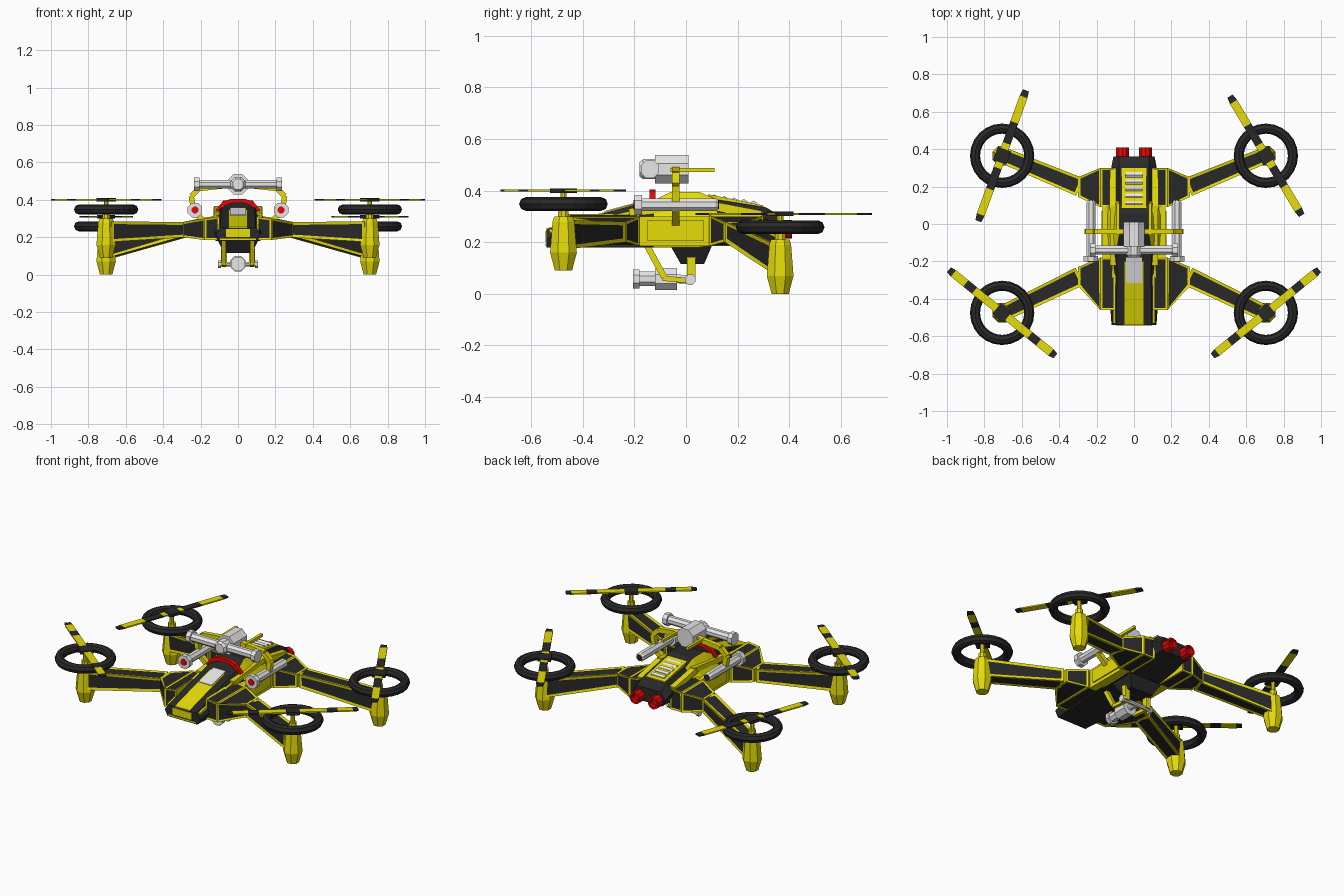
import bpy, bmesh, math
from mathutils import Vector, Matrix

if "Cube" in bpy.data.objects:
    bpy.data.objects.remove(bpy.data.objects["Cube"])


def material(name, rgb):
    m = bpy.data.materials.new(name)
    m.diffuse_color = (*rgb, 1)
    m.use_nodes = True
    m.node_tree.nodes["Principled BSDF"].inputs["Base Color"].default_value = m.diffuse_color
    return m


YELLOW = material("yellow", (0.79, 0.72, 0.002))
DARK = material("charcoal", (0.022, 0.022, 0.023))
GREY = material("light grey", (0.8, 0.8, 0.8))
RED = material("red", (0.8, 0.002, 0.002))


def finish(name, bm, *mats):
    bmesh.ops.recalc_face_normals(bm, faces=bm.faces[:])
    me = bpy.data.meshes.new(name)
    bm.to_mesh(me)
    bm.free()
    for m in mats:
        me.materials.append(m)
    ob = bpy.data.objects.new(name, me)
    bpy.context.collection.objects.link(ob)
    return ob


def loft(name, rings, mats, rule=None, panel=0.0):
    """Skin closed rings of points; panel insets the side faces in the second material."""
    bm = bmesh.new()
    vs = [[bm.verts.new(p) for p in r] for r in rings]
    sides = []
    for a, b in zip(vs, vs[1:]):
        for i in range(len(a)):
            j = (i + 1) % len(a)
            sides.append(bm.faces.new((a[i], a[j], b[j], b[i])))
    bm.faces.new(vs[0])
    bm.faces.new(vs[-1])
    bmesh.ops.recalc_face_normals(bm, faces=bm.faces[:])
    if panel:
        bmesh.ops.inset_individual(bm, faces=sides, thickness=panel, depth=-0.003)
        for f in sides:
            f.material_index = 1
    if rule:
        for f in bm.faces:
            f.material_index = rule(f.calc_center_median(), f.normal)
    return finish(name, bm, *mats)


def box(name, c, size, mat):
    bm = bmesh.new()
    bmesh.ops.create_cube(bm, size=1, matrix=Matrix.Translation(c) @ Matrix.Diagonal((*size, 1)))
    return finish(name, bm, mat)


def turned(name, a, b, profile, n, mats, rule=None):
    """Polygonal lathe from a to b; profile is (fraction along, radius)."""
    a, b = Vector(a), Vector(b)
    q = (b - a).to_track_quat('Z', 'Y')
    rings = []
    for t, r in profile:
        rings.append([a.lerp(b, t) + q @ Vector((r * math.cos(k), r * math.sin(k), 0))
                      for k in [math.tau * (i + 0.5) / n for i in range(n)]])
    return loft(name, rings, mats, rule)


def rod(name, a, b, r, mat, n=4):
    return turned(name, a, b, [(0, r), (1, r)], n, (mat,))


# Fuselage: six-sided sections (y, bottom half width/z, waist, top)
SECTIONS = [
    (-0.54, .10, .18, .12, .215, .095, .25),
    (-0.20, .12, .18, .145, .26, .09, .345),
    (-0.125, .12, .18, .155, .27, .09, .362),
    (-0.06, .12, .18, .16, .27, .08, .395),
    (0.05, .12, .18, .16, .27, .08, .395),
    (0.12, .12, .19, .15, .28, .08, .365),
    (0.31, .09, .22, .12, .29, .08, .335),
    (0.36, .09, .22, .11, .26, .08, .305)]
rings = [[(-b, y, bz), (b, y, bz), (w, y, wz), (t, y, tz), (-t, y, tz), (-w, y, wz)]
         for y, b, bz, w, wz, t, tz in SECTIONS]
loft("fuselage", rings, (DARK, YELLOW),
     lambda c, n: int(-0.12 < c.y < 0.1 and (n.z > -0.5 and abs(n.x) > 0.4)))


def deck(name, x, y0, y1, lift, mat):
    """Strip lying on the fuselage top."""
    def z(y):
        for p, q in zip(SECTIONS, SECTIONS[1:]):
            if y <= q[0]:
                return p[6] + (q[6] - p[6]) * (y - p[0]) / (q[0] - p[0])
    rings = [[(-x, y, z(y) - .01), (x, y, z(y) - .01), (x, y, z(y) + lift), (-x, y, z(y) + lift)]
             for y in (y0, y1)]
    loft(name, rings, (mat,))


# Nose stripe, canopy glass and red arch
deck("nose_stripe", .05, -.54, -.2, .004, YELLOW)
deck("canopy_glass", .042, -.315, -.18, .008, GREY)
box("nose_plate", (0, -.541, .222), (.13, .006, .042), YELLOW)
box("nose_lower_line", (0, -.541, .19), (.19, .006, .008), YELLOW)
arch = [(-.12, .345), (-.08, .392), (-.035, .405), (.035, .405), (.08, .392), (.12, .345)]
inner = [(x * .85, z - .022) for x, z in reversed(arch)]
loft("red_canopy_arch", [[(x, y, z) for x, z in arch + inner] for y in (-.142, -.118)], (RED,))
keel = [[(s * w, y, z) for s, y in ((-1, y0), (1, y0), (1, y1), (-1, y1))]
        for w, y0, y1, z in ((.11, -.06, .1, .185), (.075, -.02, .07, .115))]
loft("belly_block", keel, (DARK,))

# Rear vents
deck("vent_bed", .066, .085, .3, .006, YELLOW)
for i in range(5):
    y, z = .11 + i * .038, .368 - i * .006
    rod("vent_slat", (-.046, y, z), (.046, y, z), .017, GREY, 6)

for s in (-1, 1):
    side = "right_" if s > 0 else "left_"
    # Exhausts
    turned(side + "exhaust", (s * .062, .33, .25), (s * .062, .41, .25),
           [(0, .03), (.3, .03), (.3, .036), (1, .036), (1, .025), (.7, .02)], 10, (RED,))
    # Hull trims and side plate
    rod(side + "nose_trim", (s * .105, -.53, .243), (s * .113, -.2, .318), .009, YELLOW)
    rod(side + "spine_rail", (s * .112, -.22, .315), (s * .112, .1, .35), .022, YELLOW)
    rod(side + "rear_rail", (s * .115, .08, .345), (s * .112, .29, .305), .024, YELLOW)
    loft(side + "side_plate", [[(s * x, y, z) for y, z in
         ((-.18, .185), (.1, .185), (.1, .3), (-.18, .3))] for x in (.115, .168)], (YELLOW,))
    loft(side + "side_plate_frame", [[(s * x, y, z) for y, z in
         ((-.15, .205), (.07, .205), (.07, .285), (-.15, .285))] for x in (.168, .175)], (YELLOW,))

    # Arms, pods, rings and propellers
    for end, dz, py, root, mid, zr, zm, zt in (
            ("front_", .09, -.475, (-.46, -.18), (-.33, -.23), (.185, .31), (.2, .28), (.175, .285)),
            ("rear_", 0, .365, (.09, .30), (.145, .25), (.185, .315), (.2, .28), (.085, .2))):
        def quad(x, ys, zs):
            return [(s * x, ys[0], zs[0]), (s * x, ys[1], zs[0]),
                    (s * x, ys[1], zs[1]), (s * x, ys[0], zs[1])]
        loft(side + end + "arm_root",
             [quad(.1, root, zr), quad(.18, root, (zr[0], zr[1] - .01)), quad(.3, mid, zm)],
             (YELLOW, DARK), panel=.015)
        d = Vector((.4, py - sum(mid) / 2, 0)).normalized()
        nx, ny = -d.y * .051, d.x * .051
        ends = []
        for cx, cy, zs, k in ((.29, sum(mid) / 2, zm, 1), (.695, py, zt, .85)):
            ends.append([(s * (cx + e * k * nx), cy + e * k * ny, z)
                         for e, z in ((-1, zs[0]), (1, zs[0]), (1, zs[1]), (-1, zs[1]))])
        loft(side + end + "arm", ends, (YELLOW, DARK), panel=.021)

        px = s * .705
        turned(side + end + "motor_pod", (px, py, dz), (px, py, dz + .21),
               [(0, .036), (.1, .042), (.33, .056), (.9, .046), (1, .038)], 8, (YELLOW,))
        turned(side + end + "mast", (px, py, dz + .2), (px, py, dz + .315),
               [(0, .022), (.4, .022), (.4, .013), (1, .013)], 8, (YELLOW,))
        # Rotor guard ring
        bm = bmesh.new()
        loops = []
        for i in range(24):
            a = math.tau * i / 24
            loops.append([bm.verts.new((px + (.145 + .027 * math.cos(t)) * math.cos(a),
                                        py + (.145 + .027 * math.cos(t)) * math.sin(a),
                                        dz + .258 + .027 * math.sin(t)))
                          for t in [math.tau * k / 8 for k in range(8)]])
        for i in range(24):
            for k in range(8):
                p, q = loops[i], loops[(i + 1) % 24]
                bm.faces.new((p[k], q[k], q[(k + 1) % 8], p[(k + 1) % 8]))
        finish(side + end + "guard_ring", bm, DARK)
        # Banded propeller blades
        ang = math.radians({("front_", 1): 39, ("front_", -1): -39,
                            ("rear_", 1): 121, ("rear_", -1): 70}[(end, s)])
        u = Vector((math.cos(ang), math.sin(ang), 0))
        v = Vector((-u.y, u.x, 0)) * .022
        stops = ((0, .19, YELLOW), (.19, .25, DARK), (.25, .335, YELLOW), (.335, .366, DARK))
        if end == "rear_":
            stops = ((0, .07, YELLOW), (.07, .19, DARK), (.19, .335, YELLOW), (.335, .372, DARK))
        hub = Vector((px, py, dz + .31))
        up = Vector((0, 0, .004))
        for w in (-1, 1):
            for r0, r1, m in stops:
                loft(side + end + "blade_band", [
                    [hub + w * r * u + e * v * k + h * up
                     for e, h in ((-1, -1), (1, -1), (1, 1), (-1, 1))]
                    for r, k in ((r0, 1), (r1, .75 if r1 > .35 else 1))], (m,))
        cap = box(side + end + "hub_cap", (0, 0, 0), (.075, .075, .018), DARK)
        cap.location, cap.rotation_euler.z = hub, ang

    # Side cannons
    gx = s * .23
    turned(side + "cannon", (gx, -.2, .345), (gx, .125, .345),
           [(0, .034), (0, .042), (.09, .042), (.09, .027), (.97, .027), (1, .02)], 8, (GREY,))
    rod(side + "cannon_core", (gx, -.204, .345), (gx, -.19, .345), .02, RED, 8)
    rod(side + "cannon_tail", (gx, .12, .345), (gx, .128, .345), .018, DARK, 8)
    # Upper gun brackets
    path = [(.16, .27), (.235, .335), (.25, .42), (.21, .46), (.05, .477)]
    for (x0, z0), (x1, z1) in zip(path, path[1:]):
        rod(side + "cannon_bracket", (s * x0, -.04, z0), (s * x1, -.04, z1), .02, YELLOW)
    rod(side + "upper_prong", (s * .085, -.06, .48), (s * .085, .11, .48), .012, YELLOW)
    # Crosswise barrels of the top gun
    turned(side + "top_barrel", (0, -.14, .483), (s * .235, -.14, .483),
           [(0, .026), (.88, .026), (.88, .038), (1, .038)], 8, (GREY,))
    # Lower gun struts
    rod(side + "lower_diagonal", (s * .075, -.15, .185), (s * .075, -.085, .065), .017, YELLOW)
    rod(side + "lower_link", (s * .075, -.09, .06), (s * .075, .02, .05), .014, YELLOW)
    rod(side + "lower_post", (s * .075, .02, .05), (s * .075, .02, .14), .023, YELLOW)
    turned(side + "lower_bar", (0, .017, .055), (s * .108, .017, .055),
           [(0, .013), (.85, .013), (.85, .022), (1, .022)], 8, (GREY,))

# Top gun housing and lens
turned("top_gun_body", (0, -.12, .483), (0, .01, .483), [(0, .06), (1, .06)], 8, (GREY,))
turned("top_gun_lens", (0, -.18, .483), (0, -.11, .483), [(0, .03), (.2, .042), (1, .042)], 8, (GREY,))
# Lower gun
turned("lower_gun", (0, -.205, .058), (0, -.035, .058),
       [(0, .03), (0, .04), (.14, .04), (.14, .03), (.5, .03), (.5, .046), (1, .046)], 8, (GREY,))
rod("lower_gun_neck", (0, -.035, .058), (0, .017, .055), .018, GREY, 8)
